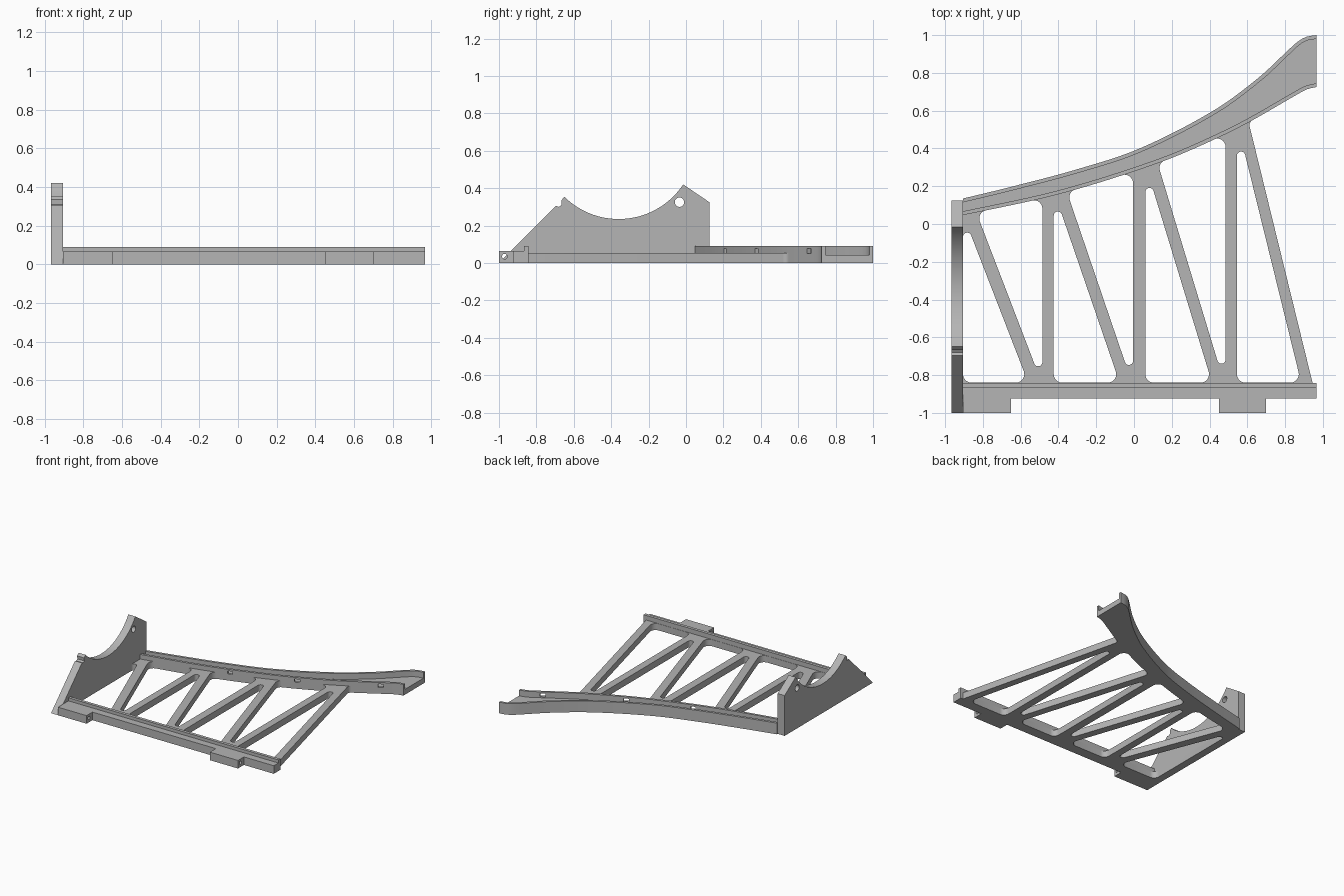
import bpy, bmesh, math
from mathutils import Vector, Matrix

cube = bpy.data.objects.get("Cube")
if cube:
    bpy.data.objects.remove(cube)

grey = bpy.data.materials.new("plain_grey")
grey.use_nodes = True
colour = (0.46, 0.46, 0.46, 1)
grey.diffuse_color = colour
grey.node_tree.nodes["Principled BSDF"].inputs["Base Color"].default_value = colour


def add_mesh(name, mesh):
    obj = bpy.data.objects.new(name, mesh)
    bpy.context.collection.objects.link(obj)
    mesh.materials.clear()
    mesh.materials.append(grey)
    return obj


def circle(cx, cy, r, n=24):
    return [(cx + r * math.cos(2 * math.pi * i / n),
             cy + r * math.sin(2 * math.pi * i / n)) for i in range(n)]


def rounded(corners, steps=8):
    """Polygon of (x, y, radius) corners with each corner filleted."""
    out = []
    for i, (x, y, r) in enumerate(corners):
        p = Vector((x, y))
        a = (Vector(corners[i - 1][:2]) - p).normalized()
        b = (Vector(corners[(i + 1) % len(corners)][:2]) - p).normalized()
        if r == 0:
            out.append((x, y))
            continue
        half = a.angle(b) / 2
        centre = p + (a + b).normalized() * r / math.sin(half)
        start = p + a * r / math.tan(half) - centre
        end = p + b * r / math.tan(half) - centre
        sweep = start.angle_signed(end)
        for k in range(steps + 1):
            v = start.copy()
            v.rotate(Matrix.Rotation(-sweep * k / steps, 2))
            out.append(tuple(centre + v))
    return out


def slab(name, loops, low, high, along_x=False):
    """Filled outline with holes, extruded along z (or a y-z outline along x)."""
    curve = bpy.data.curves.new(name, "CURVE")
    curve.dimensions = "2D"
    curve.fill_mode = "BOTH"
    curve.extrude = (high - low) / 2
    for loop in loops:
        spline = curve.splines.new("POLY")
        spline.points.add(len(loop) - 1)
        for point, (u, v) in zip(spline.points, loop):
            point.co = (u, v, 0, 1)
        spline.use_cyclic_u = True
    temp = bpy.data.objects.new(name + "_curve", curve)
    bpy.context.collection.objects.link(temp)
    graph = bpy.context.evaluated_depsgraph_get()
    mesh = bpy.data.meshes.new_from_object(temp.evaluated_get(graph))
    bpy.data.objects.remove(temp)
    mesh.transform(Matrix.Translation((0, 0, (low + high) / 2)))
    if along_x:
        mesh.transform(Matrix(((0, 0, 1, 0), (1, 0, 0, 0), (0, 1, 0, 0), (0, 0, 0, 1))))
    bm = bmesh.new()
    bm.from_mesh(mesh)
    bmesh.ops.remove_doubles(bm, verts=bm.verts, dist=1e-5)
    bmesh.ops.recalc_face_normals(bm, faces=bm.faces)
    bm.to_mesh(mesh)
    bm.free()
    return add_mesh(name, mesh)


def smooth_curve(pts):
    """Function y(x) passing smoothly through the points."""
    n = len(pts)
    slope = []
    for i in range(n):
        a, b = pts[max(i - 1, 0)], pts[min(i + 1, n - 1)]
        slope.append((b[1] - a[1]) / (b[0] - a[0]))

    def f(x):
        i = 0
        while i < n - 2 and x > pts[i + 1][0]:
            i += 1
        (x0, y0), (x1, y1) = pts[i], pts[i + 1]
        h = x1 - x0
        t = (x - x0) / h
        return ((2 * t**3 - 3 * t**2 + 1) * y0 + (t**3 - 2 * t**2 + t) * h * slope[i]
                + (3 * t**2 - 2 * t**3) * y1 + (t**3 - t**2) * h * slope[i + 1])
    return f


LEFT, RIGHT = -0.905, 0.967
TOP, FLOOR, FRAME = 0.09, 0.043, 0.053
inner = smooth_curve([(LEFT, .047), (-.52, .128), (-.3, .185), (-.05, .262), (.2, .35),
                      (.43, .45), (.61, .54), (.88, .695), (.92, .715), (RIGHT, .725)])
outer = smooth_curve([(LEFT, .135), (-.65, .197), (-.3, .29), (.03, .4), (.42, .6),
                      (.66, .775), (.86, .96), (.91, .99), (RIGHT, 1.0)])

# Curved channel rail at the back, a U section swept along x
bm = bmesh.new()
rings = []
count = 72
for i in range(count + 1):
    x = LEFT + (RIGHT - LEFT) * i / count
    yi, yo = inner(x), outer(x)
    wi = wo = 0.02
    if x < 0.9:
        wi *= math.hypot(1, (inner(x + .01) - yi) / .01)
        wo *= math.hypot(1, (outer(x + .01) - yo) / .01)
    section = [(yi, 0), (yi, TOP), (yi + wi, TOP), (yi + wi, FLOOR),
               (yo - wo, FLOOR), (yo - wo, TOP), (yo, TOP), (yo, 0)]
    rings.append([bm.verts.new((x, y, z)) for y, z in section])
for a, b in zip(rings, rings[1:]):
    for k in range(8):
        m = (k + 1) % 8
        bm.faces.new((a[k], a[m], b[m], b[k]))
bm.faces.new(rings[0])
bm.faces.new(rings[-1])
bmesh.ops.recalc_face_normals(bm, faces=bm.faces)
mesh = bpy.data.meshes.new("curved_rail")
bm.to_mesh(mesh)
bm.free()
rail = add_mesh("curved_rail", mesh)

# Small slots through the rail's inner wall
bm = bmesh.new()
for x in (-.22, .26, .81):
    angle = math.atan((inner(x + .02) - inner(x - .02)) / .04)
    place = (Matrix.Translation((x, inner(x) + .01, .064))
             @ Matrix.Rotation(angle, 4, "Z") @ Matrix.Diagonal((.04, .07, .025, 1)))
    bmesh.ops.create_cube(bm, size=1, matrix=place)
mesh = bpy.data.meshes.new("slot_cutter")
bm.to_mesh(mesh)
bm.free()
cutter = add_mesh("slot_cutter", mesh)
cutter.hide_render = True
cut = rail.modifiers.new("slots", "BOOLEAN")
cut.operation = "DIFFERENCE"
cut.solver = "EXACT"
cut.object = cutter
bpy.context.view_layer.objects.active = rail
bpy.ops.object.modifier_apply(modifier="slots")
bpy.data.objects.remove(cutter)

# Truss frame: outline with rounded triangular openings
BASE, TIP, WIDE = -0.84, 0.022, 0.045
outline = [(-.94, -.86, 0), (.945, -.86, 0), (.945, BASE, 0), (.607, inner(.607), .03),
           (.66, inner(.66), 0)]
for i in range(41):
    x = .66 + (LEFT - .66) * i / 40
    outline.append((x, inner(x) + .015, 0))
outline.append((-.94, .06, 0))
loops = [rounded(outline)]
# openings that widen towards the front: upright x, tip y, front corner x
for x, tip, corner in ((LEFT, .05, -.56), (-.425, .176, -.076),
                       (.06, .317, .413), (.545, .543, .885)):
    loops.append(rounded([(x, BASE, WIDE), (x, tip, TIP), (corner, BASE, WIDE)]))
# openings that widen towards the rail: upright x, tip y, rail corner x
for x, tip, corner in ((-.485, -.85, -.835), (-.005, -.857, -.355), (.485, -.866, .125)):
    loops.append(rounded([(x, tip, TIP), (x, inner(x), WIDE), (corner, inner(corner), WIDE)]))
slab("truss_frame", loops, 0, FRAME)

# Stepped straight rail at the front
slab("front_rail", [[(-.925, 0), (-.925, .065), (-.867, .065), (-.867, TOP),
                     (-.842, TOP), (-.842, 0)]], LEFT, RIGHT, True)

# Mounting tabs with a cross hole
for name, a, b in (("left_tab", .45, .70), ("right_tab", LEFT, -.65)):
    slab(name, [[(-1, 0), (-1, .065), (-.92, .065), (-.92, 0)],
                circle(-.97, .035, .014, 16)], a, b, True)

# Upright end plate with a round cradle and a bolt hole
cy, cz, r = -.36, .649, .414
a0, a1 = math.atan2(.353 - cz, -.65 - cy), math.atan2(.42 - cz, -.015 - cy)
cradle = [(cy + r * math.cos(a0 + (a1 - a0) * i / 32),
           cz + r * math.sin(a0 + (a1 - a0) * i / 32)) for i in range(33)]
profile = [(-1, 0), (-.695, .305), (-.68, .3), (-.665, .31), (-.667, .335)]
profile += cradle + [(.125, .325), (.125, .0)]
slab("end_plate", [profile, circle(-.035, .325, .025)], -.967, LEFT, True)

# Smooth the curved walls, keep the edges sharp
for obj in bpy.context.scene.objects:
    if obj.type == "MESH" and obj.data.materials and obj.data.materials[0] == grey:
        bpy.ops.object.select_all(action="DESELECT")
        obj.select_set(True)
        bpy.context.view_layer.objects.active = obj
        bpy.ops.object.shade_smooth_by_angle(angle=math.radians(30))
